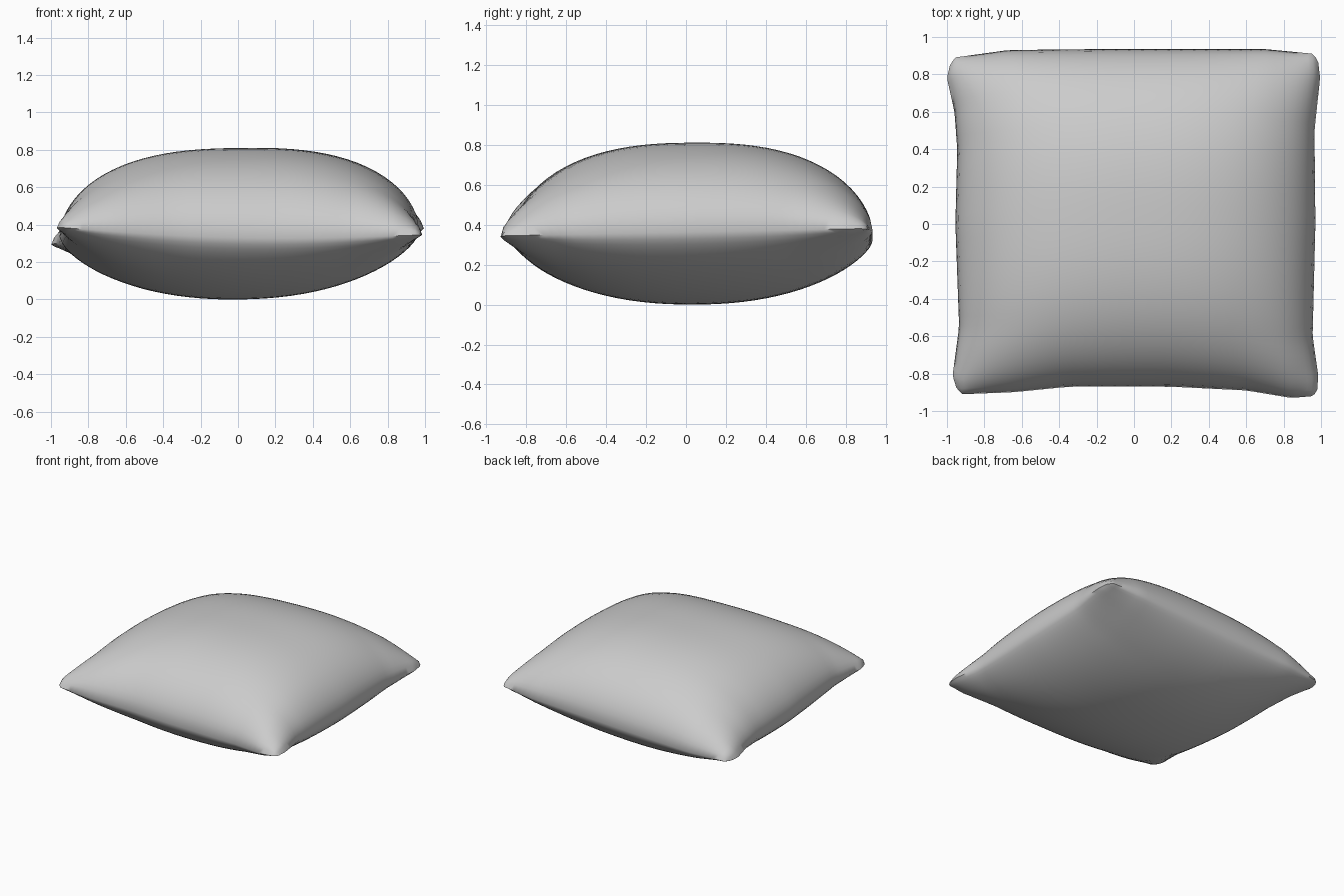
import bpy, bmesh, math
from mathutils import Vector

if "Cube" in bpy.data.objects:
    bpy.data.objects.remove(bpy.data.objects["Cube"])

N = 40  # grid divisions per side

fabric = bpy.data.materials.new("light_grey_fabric")
fabric.diffuse_color = (0.6, 0.6, 0.6, 1)
fabric.use_nodes = True
fabric.node_tree.nodes["Principled BSDF"].inputs["Base Color"].default_value = fabric.diffuse_color

# Seam outline in plan: every edge runs towards +x or +y, corners shared
FL, FR, BR, BL = (-.95, -.875), (.98, -.885), (.985, .865), (-.985, .845)
FRONT = [FL, (-.92, -.91), (-.65, -.90), (-.35, -.87), (.2, -.87), (.6, -.89), (.84, -.93), (.96, -.92), FR]
BACK = [BL, (-.96, .89), (-.67, .93), (-.2, .935), (.7, .935), (.96, .91), BR]
LEFT = [FL, (-.97, -.81), (-.935, -.55), (-.955, 0), (-.945, .4), (-.96, .6), (-1.0, .78), BL]
RIGHT = [FR, (.985, -.81), (.955, -.6), (.97, 0), (.965, .5), (.995, .78), BR]


def along(points, t, axis):
    """Point on a polyline at fraction t of its span along an axis."""
    a, b = points[0][axis], points[-1][axis]
    target = a + (b - a) * t
    for p, q in zip(points, points[1:]):
        if target <= q[axis] + 1e-9:
            k = (target - p[axis]) / max(q[axis] - p[axis], 1e-9)
            return Vector(p).lerp(Vector(q), k)
    return Vector(points[-1])


def plan(s, t):
    """Coons patch between the four seam edges."""
    edges = (along(FRONT, s, 0) * (1 - t) + along(BACK, s, 0) * t
             + along(LEFT, t, 1) * (1 - s) + along(RIGHT, t, 1) * s)
    corners = ((Vector(FL) * (1 - s) + Vector(FR) * s) * (1 - t)
               + (Vector(BL) * (1 - s) + Vector(BR) * s) * t)
    return edges - corners


def seam_height(s, t):
    """Gently twisted seam, sagging along the middle of the front."""
    twist = (.385 * (1 - s) + .345 * s) * (1 - t) + (.29 * (1 - s) + .38 * s) * t
    return twist - .035 * math.sin(math.pi * s) * (1 - t)


def puff(u, v, power, root):
    return ((1 - abs(u) ** power) * (1 - abs(v) ** power)) ** root


def spaced(i):
    """Grid coordinate from -1 to 1, closer together near the seam."""
    w = 2 * i / N - 1
    return .25 * w + .75 * math.sin(w * math.pi / 2)


# Cushion: upper and lower sheets sharing the seam vertices
bm = bmesh.new()
verts = {}
for side in (1, -1):
    for i in range(N + 1):
        for j in range(N + 1):
            rim = i in (0, N) or j in (0, N)
            if rim and side == -1:
                verts[side, i, j] = verts[1, i, j]
                continue
            u, v = spaced(i), spaced(j)
            s, t = (u + 1) / 2, (v + 1) / 2
            p = plan(s, t)
            seam = seam_height(s, t)
            if rim:
                z = seam
            elif side == 1:
                z = seam + (.81 - seam_height(.5, .5)) * puff(u, v, 2.5, .53)
            else:
                z = seam - seam_height(.5, .5) * puff(u, v, 2.2, .66)
            verts[side, i, j] = bm.verts.new((p.x, p.y, z))
    for i in range(N):
        for j in range(N):
            quad = [verts[side, a, b] for a, b in ((i, j), (i + 1, j), (i + 1, j + 1), (i, j + 1))]
            bm.faces.new(quad if side == 1 else quad[::-1])

# Rest the cushion on the ground
low = min(v.co.z for v in bm.verts)
bmesh.ops.translate(bm, verts=bm.verts, vec=(0, 0, -low))

mesh = bpy.data.meshes.new("cushion")
bm.to_mesh(mesh)
bm.free()
mesh.materials.append(fabric)
cushion = bpy.data.objects.new("cushion", mesh)
bpy.context.collection.objects.link(cushion)
bpy.context.view_layer.objects.active = cushion
cushion.select_set(True)
bpy.ops.object.shade_smooth_by_angle(angle=math.radians(60))
